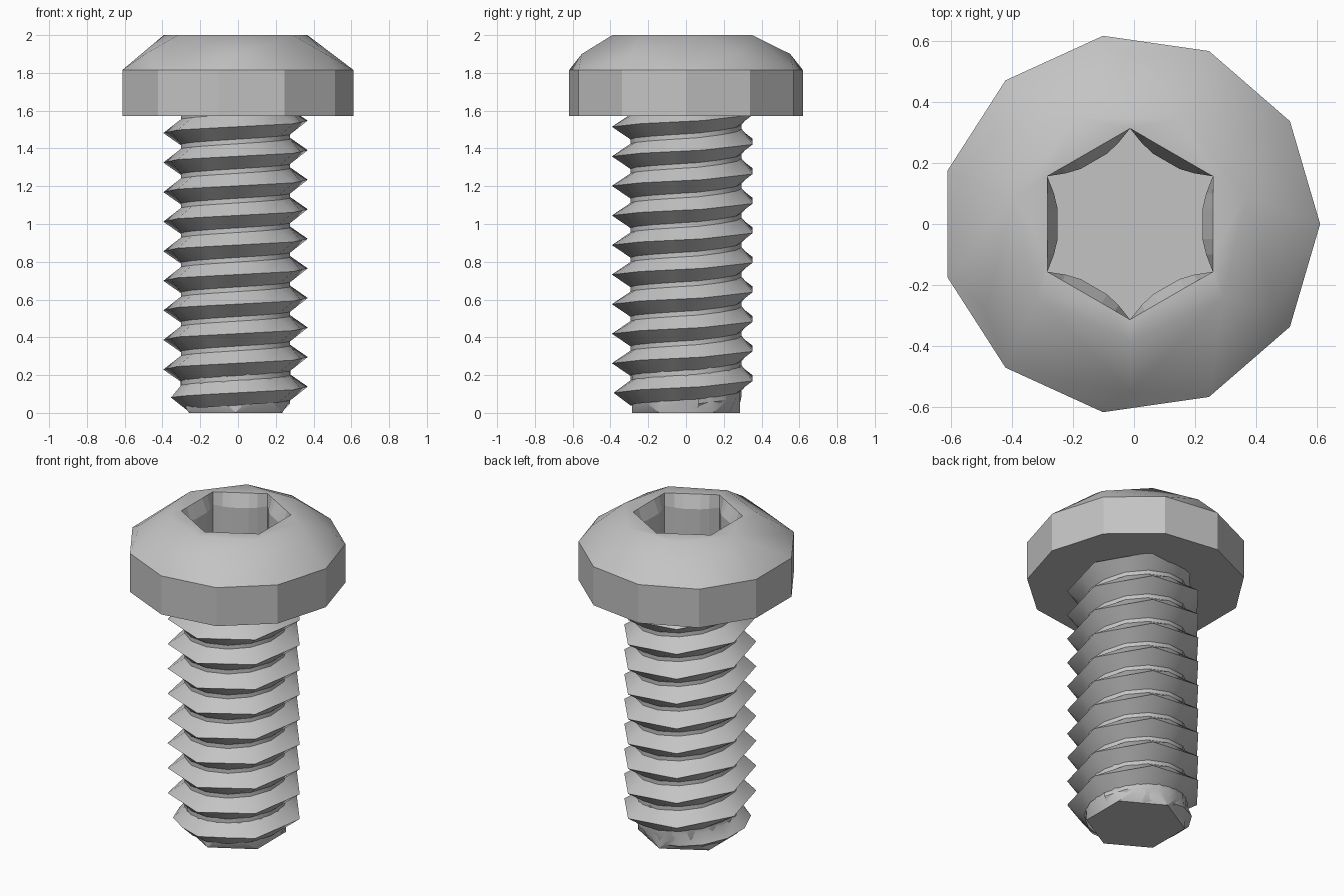
import bpy
import bmesh
from math import sin, cos, pi, radians

cube = bpy.data.objects.get("Cube")
if cube:
    bpy.data.objects.remove(cube, do_unlink=True)

CX = -0.013          # axis of the screw
HEAD_Z, BRIM_Z, TOP_Z = 1.572, 1.815, 2.0

steel = bpy.data.materials.new("grey_steel")
steel.use_nodes = True
colour = (0.55, 0.55, 0.55, 1)
steel.diffuse_color = colour
steel.node_tree.nodes["Principled BSDF"].inputs["Base Color"].default_value = colour


def ring(bm, n, r, z, start=0.0):
    """Regular polygon of vertices round the screw axis."""
    return [bm.verts.new((CX + r * cos(start + 2 * pi * i / n),
                          r * sin(start + 2 * pi * i / n), z)) for i in range(n)]


def skin(bm, a, b):
    """Quads between two rings of equal count."""
    n = len(a)
    for i in range(n):
        bm.faces.new((a[i], a[(i + 1) % n], b[(i + 1) % n], b[i]))


def finish(bm, name):
    bmesh.ops.recalc_face_normals(bm, faces=bm.faces)
    mesh = bpy.data.meshes.new(name)
    bm.to_mesh(mesh)
    bm.free()
    mesh.materials.append(steel)
    obj = bpy.data.objects.new(name, mesh)
    bpy.context.collection.objects.link(obj)
    return obj


# Head: eleven-sided brim with a dome narrowing to seven sides
bm = bmesh.new()
ring(bm, 11, 0.625, HEAD_Z)
ring(bm, 11, 0.625, BRIM_Z)
ring(bm, 6, 0.552, 1.90, pi / 2)
ring(bm, 7, 0.39, TOP_Z, -pi / 2)
bmesh.ops.convex_hull(bm, input=bm.verts[:])
bmesh.ops.dissolve_limit(bm, angle_limit=radians(0.5), verts=bm.verts[:], edges=bm.edges[:])
tops = [f for f in bm.faces if all(v.co.z > TOP_Z - 0.001 for v in f.verts)]
bmesh.ops.delete(bm, geom=tops, context='FACES')
rim_edges = [e for e in bm.edges if all(v.co.z > TOP_Z - 0.001 for v in e.verts)]


# Socket: hexagonal mouth turning into a six-lobed recess
def socket_ring(bm, side, z):
    verts = []
    for k in range(6):
        a = k * pi / 3
        for x, y in side:
            verts.append(bm.verts.new((CX + x * cos(a) - y * sin(a),
                                       x * sin(a) + y * cos(a), z)))
    return verts


flat_side = [(0.272, y) for y in (-0.157, -0.10, -0.05, 0.05, 0.10)]
lobe_side = [(0.272, -0.157), (0.25, -0.10), (0.238, -0.05), (0.238, 0.05), (0.25, 0.10)]
mouth = socket_ring(bm, flat_side, TOP_Z)
lobes = socket_ring(bm, lobe_side, 1.92)
floor_ring = socket_ring(bm, lobe_side, 1.64)
skin(bm, mouth, lobes)
skin(bm, lobes, floor_ring)
bm.faces.new(floor_ring)
mouth_edges = [bm.edges.get((mouth[i], mouth[(i + 1) % 30])) for i in range(30)]
bmesh.ops.triangle_fill(bm, edges=rim_edges + mouth_edges, use_beauty=True)

# Dome and its top are smooth, brim and socket stay flat
bmesh.ops.recalc_face_normals(bm, faces=bm.faces)
for f in bm.faces:
    outside = all(v.co.z > BRIM_Z - 0.001 for v in f.verts)
    f.smooth = outside and f.normal.z > 0.45
finish(bm, "head")

# Tip: hexagonal end widening into the round shank
bm = bmesh.new()
ring(bm, 6, 0.285, 0, pi / 2)
ring(bm, 14, 0.292, 0.07)
ring(bm, 14, 0.292, 0.25)
bmesh.ops.convex_hull(bm, input=bm.verts[:])
tip = finish(bm, "shank_tip")

# Thread: single right-handed helix, seven crest corners per turn,
# climbing a little faster round the back than round the front
PITCH, HALF, STEPS = 0.1565, 0.066, 14
FRONT_STEPS, FRONT_RISE = 8, 0.066
ROOT, CREST = 0.295, 0.392
bm = bmesh.new()
rows = []
first_angle = -pi / 2 + 5 * 2 * pi / 7          # the corner at the far left
for i in range(-6, 11 * STEPS):
    a = first_angle + 2 * pi * i / STEPS
    turn, step = divmod(i, STEPS)
    if step <= FRONT_STEPS:
        rise = FRONT_RISE * step / FRONT_STEPS
    else:
        rise = FRONT_RISE + (PITCH - FRONT_RISE) * (step - FRONT_STEPS) / (STEPS - FRONT_STEPS)
    z = 0.073 + PITCH * turn + rise
    crest = CREST if i % 2 == 0 else CREST * cos(pi / 7)
    row = []
    for r, dz in ((ROOT, -HALF), (crest, 0), (ROOT, HALF)):
        h = min(max(z + dz, 0.0), 1.61)          # top is buried in the head
        r = min(r, 0.245 + 1.3 * h)              # chamfer at the tip
        row.append(bm.verts.new((CX + r * cos(a), r * sin(a), h)))
    rows.append(row)
for i, (p, q) in enumerate(zip(rows, rows[1:])):
    for k in range(2):
        bm.faces.new((p[k], q[k], q[k + 1], p[k + 1]))
    # root band up to the next turn
    if i + 1 + STEPS < len(rows):
        bm.faces.new((p[2], q[2], rows[i + 1 + STEPS][0], rows[i + STEPS][0]))
bm.faces.new(rows[0])
thread = finish(bm, "screw_thread")

for obj in (tip, thread):
    bpy.ops.object.select_all(action='DESELECT')
    obj.select_set(True)
    bpy.context.view_layer.objects.active = obj
    bpy.ops.object.shade_smooth_by_angle(angle=radians(30))
